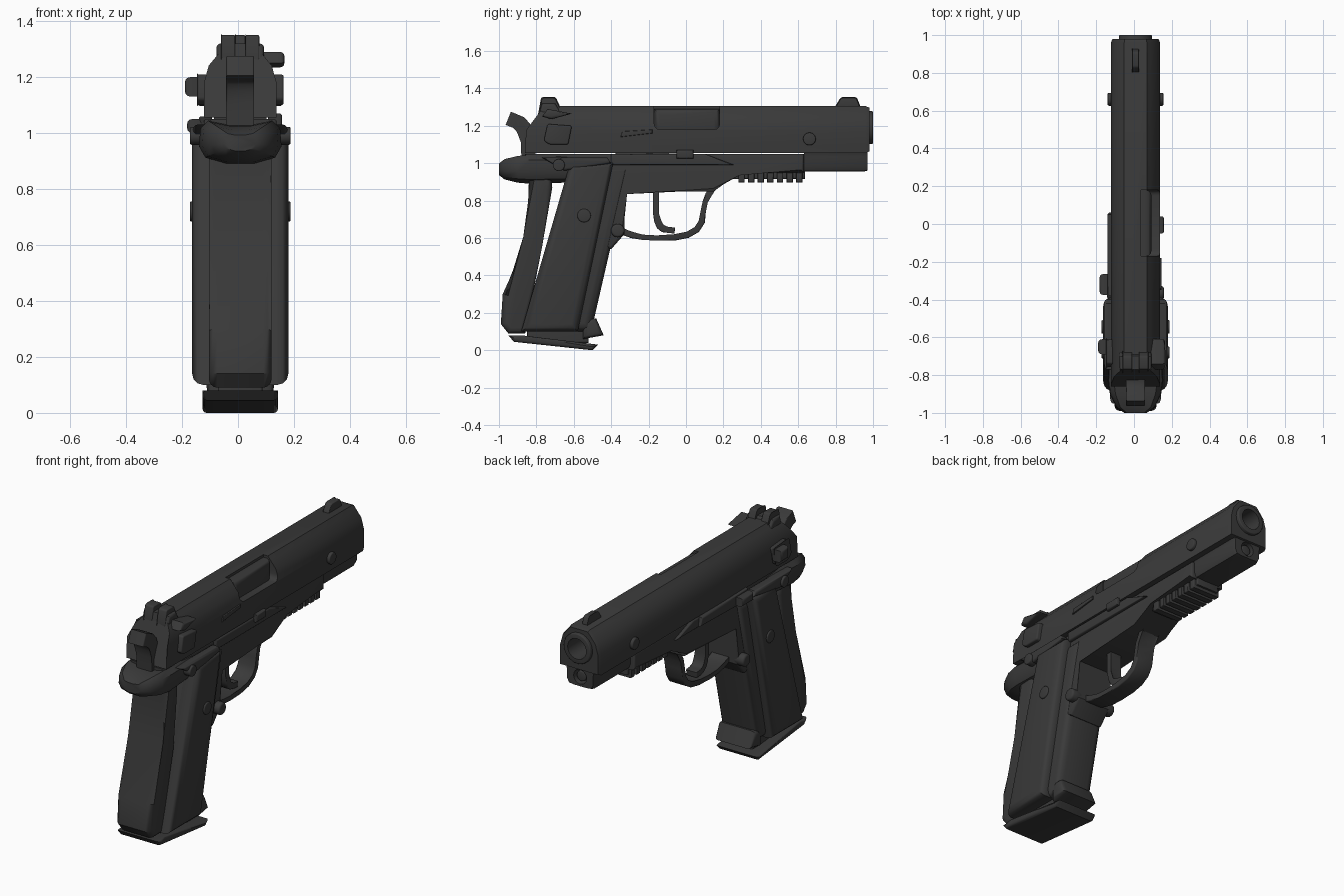
import bpy, bmesh, math
from mathutils import Matrix, Vector

if "Cube" in bpy.data.objects:
    bpy.data.objects.remove(bpy.data.objects["Cube"], do_unlink=True)

MIDDLE = Vector((.008, 0, 0))  # the body sits slightly off the origin
ACROSS, ALONG = Vector((1, 0, 0)), Vector((0, 1, 0))

steel = bpy.data.materials.new("dark_gunmetal")
steel.use_nodes = True
steel.diffuse_color = (.042, .042, .042, 1)
steel.node_tree.nodes["Principled BSDF"].inputs["Base Color"].default_value = steel.diffuse_color


def shade(obj):
    bpy.ops.object.select_all(action='DESELECT')
    obj.select_set(True)
    bpy.context.view_layer.objects.active = obj
    bpy.ops.object.shade_smooth_by_angle(angle=math.radians(40))


def finish(name, bm):
    bmesh.ops.recalc_face_normals(bm, faces=bm.faces)
    bmesh.ops.translate(bm, verts=bm.verts, vec=MIDDLE)
    mesh = bpy.data.meshes.new(name)
    bm.to_mesh(mesh)
    bm.free()
    mesh.materials.append(steel)
    obj = bpy.data.objects.new(name, mesh)
    bpy.context.collection.objects.link(obj)
    shade(obj)
    return obj


def round_edges(bm, axis, parallel, offset):
    """Round the edges that run along the given axis, or all those across it."""
    if offset:
        chosen = [e for e in bm.edges
                  if (abs(e.verts[0].co[axis] - e.verts[1].co[axis]) > 1e-5) == parallel]
        bmesh.ops.bevel(bm, geom=chosen, offset=offset, segments=3, profile=.5,
                        affect='EDGES', clamp_overlap=True)


def plate(name, profile, inner, outer, rim=.01, corner=0):
    """Side profile of (y, z) points, extruded across the body."""
    bm = bmesh.new()
    caps = [[bm.verts.new((x, y, z)) for y, z in profile] for x in (inner, outer)]
    for cap in caps:
        bm.faces.new(cap)
    for i in range(len(profile)):
        bm.faces.new((caps[0][i - 1], caps[0][i], caps[1][i], caps[1][i - 1]))
    round_edges(bm, 0, True, corner)
    round_edges(bm, 0, False, rim)
    return finish(name, bm)


def centred(name, profile, half_width, rim=.01, corner=0):
    return plate(name, profile, -half_width, half_width, rim, corner)


def mirrored(name, profile, inner, outer, rim=.01, corner=0):
    plate("left_" + name, profile, inner, outer, rim, corner)
    plate("right_" + name, profile, -outer, -inner, rim, corner)


def rect(back, front, low, high):
    return [(back, low), (front, low), (front, high), (back, high)]


def soften(points, rounds=2):
    """Cut the corners of an open path, keeping its ends."""
    points = [Vector(p) for p in points]
    for _ in range(rounds):
        path = [points[0]]
        for a, b in zip(points, points[1:]):
            path += [a.lerp(b, .25), a.lerp(b, .75)]
        points = path + [points[-1]]
    return points


def ribbon(name, points, thickness, half_width):
    """Curved strip that follows a softened path in the side plane."""
    path = soften(points)
    last = len(path) - 1
    upper, lower = [], []
    for i, p in enumerate(path):
        run = (path[min(i + 1, last)] - path[max(i - 1, 0)]).normalized()
        normal = Vector((-run.y, run.x)) * thickness / 2
        upper.append(p + normal)
        lower.append(p - normal)
    return centred(name, upper + lower[::-1], half_width, thickness / 4)


def loft(name, half, stations):
    """Mirrored (x, z) half section, scaled about its middle at each (y, scale)."""
    section = [Vector(p) for p in half] + [Vector((-x, z)) for x, z in reversed(half)]
    heights = [p.y for p in section]
    centre = Vector((0, (min(heights) + max(heights)) / 2))
    bm = bmesh.new()
    rings = []
    for y, scale in stations:
        ring = [centre + (p - centre) * scale for p in section]
        rings.append([bm.verts.new((p.x, y, p.y)) for p in ring])
    for a, b in zip(rings, rings[1:]):
        for i in range(len(section)):
            bm.faces.new((a[i - 1], a[i], b[i], b[i - 1]))
    bm.faces.new(rings[0])
    bm.faces.new(rings[-1])
    return finish(name, bm)


def rod(name, axis, centre, radius, length, rim=.006):
    bm = bmesh.new()
    bmesh.ops.create_cone(bm, cap_ends=True, segments=24, radius1=radius,
                          radius2=radius, depth=length)
    round_edges(bm, 2, False, rim)
    turn = Vector((0, 0, 1)).rotation_difference(axis).to_matrix().to_4x4()
    bm.transform(Matrix.Translation(centre) @ turn)
    return finish(name, bm)


def cut(obj, cutter):
    mod = obj.modifiers.new("cut", 'BOOLEAN')
    mod.operation = 'DIFFERENCE'
    mod.solver = 'EXACT'
    mod.object = cutter
    graph = bpy.context.evaluated_depsgraph_get()
    graph.update()
    mesh = bpy.data.meshes.new_from_object(obj.evaluated_get(graph))
    obj.modifiers.clear()
    obj.data = mesh
    bpy.data.objects.remove(cutter, do_unlink=True)
    shade(obj)


# Slide with a sloped rear end, a port and a bored muzzle
slide_half = soften([(.13, 1.055), (.13, 1.22), (.06, 1.305)], rounds=1)
slide = loft("slide", slide_half, [(-.86, 1), (.96, 1), (.98, .94)])
for v in slide.data.vertices:
    if v.co.y < -.8:
        v.co.y += max(0, v.co.z - 1.17) * .75
cut(slide, plate("port_cutter", rect(-.17, .18, 1.18, 1.5), .03, .3, rim=0, corner=.03))
bore_centre = Vector((0, 1, 1.19))
cut(slide, rod("muzzle_cutter", ALONG, bore_centre, .086, .4, rim=0))
plate("barrel_hood", rect(-.17, .18, 1.15, 1.29), 0, .085, rim=.03)

# Barrel tube
barrel = rod("barrel", ALONG, bore_centre - ALONG * .1, .088, .2)
cut(barrel, rod("bore_cutter", ALONG, bore_centre, .06, .3, rim=0))

# Recoil spring housing under the barrel
housing_half = soften([(.04, .955), (.09, .96), (.09, 1.06), (.12, 1.1)], rounds=1)
housing = loft("spring_housing", housing_half, [(.63, 1), (.95, 1), (.97, .93)])
guide_centre = Vector((0, .97, 1.015))
cut(housing, rod("guide_cutter", ALONG, guide_centre, .042, .1, rim=0))
rod("guide_rod", ALONG, guide_centre - ALONG * .06, .03, .1)

# Front sight, and rear sight with a notch between two ears
centred("front_sight", [(.8, 1.3), (.83, 1.35), (.91, 1.35), (.93, 1.3)], .018, rim=.004, corner=.01)
sight = [(-.79, 1.24), (-.77, 1.35), (-.7, 1.35), (-.65, 1.24)]
centred("rear_sight_base", [(y, min(z, 1.32)) for y, z in sight], .085, rim=.015)
mirrored("rear_sight_ear", sight, .018, .068, rim=.005, corner=.01)

# Frame with side ledges
frame_top, frame_low = 1.05, .95
centred("frame", [(-.86, frame_top), (.63, frame_top), (.63, frame_low), (.28, frame_low),
                  (.15, .85), (-.33, .85), (-.33, .62), (-.4, .54), (-.6, .6), (-.6, .93),
                  (-.86, .93)], .112, rim=.015)
mirrored("frame_ledge", [(-.4, frame_top), (.1, frame_top), (.26, .99), (-.4, .99)], .1, .13)

# Accessory rail
centred("rail_core", rect(.25, .635, .915, .97), .075)
teeth = 7
for i in range(teeth):
    back = .28 + i * .36 / teeth
    centred("rail_tooth", rect(back, back + .034, .897, frame_low), .09, rim=.006)

# Trigger and its guard
ribbon("trigger_guard", [(.2, .92), (.1, .83), (.08, .6), (-.3, .6), (-.37, .67)], .028, .055)
ribbon("trigger", [(-.16, .86), (-.16, .65), (-.06, .64)], .032, .035)


# Grip: the edges are straight lines that lean back towards the base
def leaning(front, front_lean, low, high):
    back, back_lean = -.91, .29
    return [(back + back_lean * low, low), (front + front_lean * low, low),
            (front + front_lean * high, high), (back + back_lean * high, high)]


centred("grip_core", leaning(-.53, .23, .1, .98), .125, rim=.045)
mirrored("grip_panel", leaning(-.6, .21, .1, 1), .06, .172, rim=.04)

# Magazine
centred("magazine_body", rect(-.85, -.52, .04, .2), .08)
centred("magazine_base", [(-.95, .08), (-.92, .045), (-.5, 0), (-.47, .03), (-.88, .08)],
        .135, rim=.015)
centred("magazine_lip", [(-.55, .17), (-.48, .17), (-.44, .08), (-.55, .06)], .12, rim=.025)

# Backstrap: a swollen heel with a thin strut above it
centred("backstrap", [(-.77, .55), (-.86, .09), (-.95, .09), (-.99, .14), (-.98, .3), (-.84, .6),
                      (-.84, .95), (-.72, .95), (-.715, .87)], .112, rim=.03)

# Beavertail
tail_half = soften([(.05, .89), (.15, .92), (.14, 1.05), (.04, 1.03)], rounds=1)
loft("beavertail", tail_half, [(-1, .4), (-.97, .7), (-.9, .92), (-.83, 1), (-.6, .9)])

# Hammer
ribbon("hammer", [(-.84, .98), (-.85, 1.2), (-.95, 1.24)], .075, .05)

# Fittings repeated on both sides
mirrored("thumb_lever", [(-.77, 1.03), (-.42, 1.03), (-.4, 1), (-.65, .96)], .11, .168, rim=.015)
for side in (1, -1):
    place = "left_" if side > 0 else "right_"
    rod(place + "lever_pivot", ACROSS, (side * .15, -.68, .99), .032, .06)
    rod(place + "grip_screw", ACROSS, (side * .165, -.545, .72), .036, .03)
    rod(place + "magazine_button", ACROSS, (side * .115, -.365, .64), .036, .07, rim=.012)
    rod(place + "muzzle_screw", ACROSS, (side * .125, .66, 1.13), .034, .045)
mirrored("safety_drum", [(-.76, 1.12), (-.73, 1.1), (-.63, 1.1), (-.61, 1.2), (-.74, 1.21)],
         .11, .155, corner=.01)

# Fittings on the port side
plate("safety_wing", [(-.77, 1.25), (-.72, 1.235), (-.61, 1.265), (-.74, 1.29)], .06, .158, rim=.015)
plate("extractor", [(-.35, 1.14), (-.18, 1.16), (-.18, 1.18), (-.34, 1.17)], .12, .138, rim=.004)
plate("stop_pin", rect(-.05, .04, 1.025, 1.07), .1, .15)

# Fittings on the opposite side
plate("safety_thumb_piece", rect(-.69, -.61, 1.13, 1.2), -.198, -.13, rim=.02)
plate("slide_stop", [(-.38, 1.06), (.05, 1.05), (.06, 1), (-.36, .99)], -.148, -.1)
plate("slide_stop_thumb_piece", rect(-.375, -.265, 1, 1.05), -.19, -.13, rim=.018)
